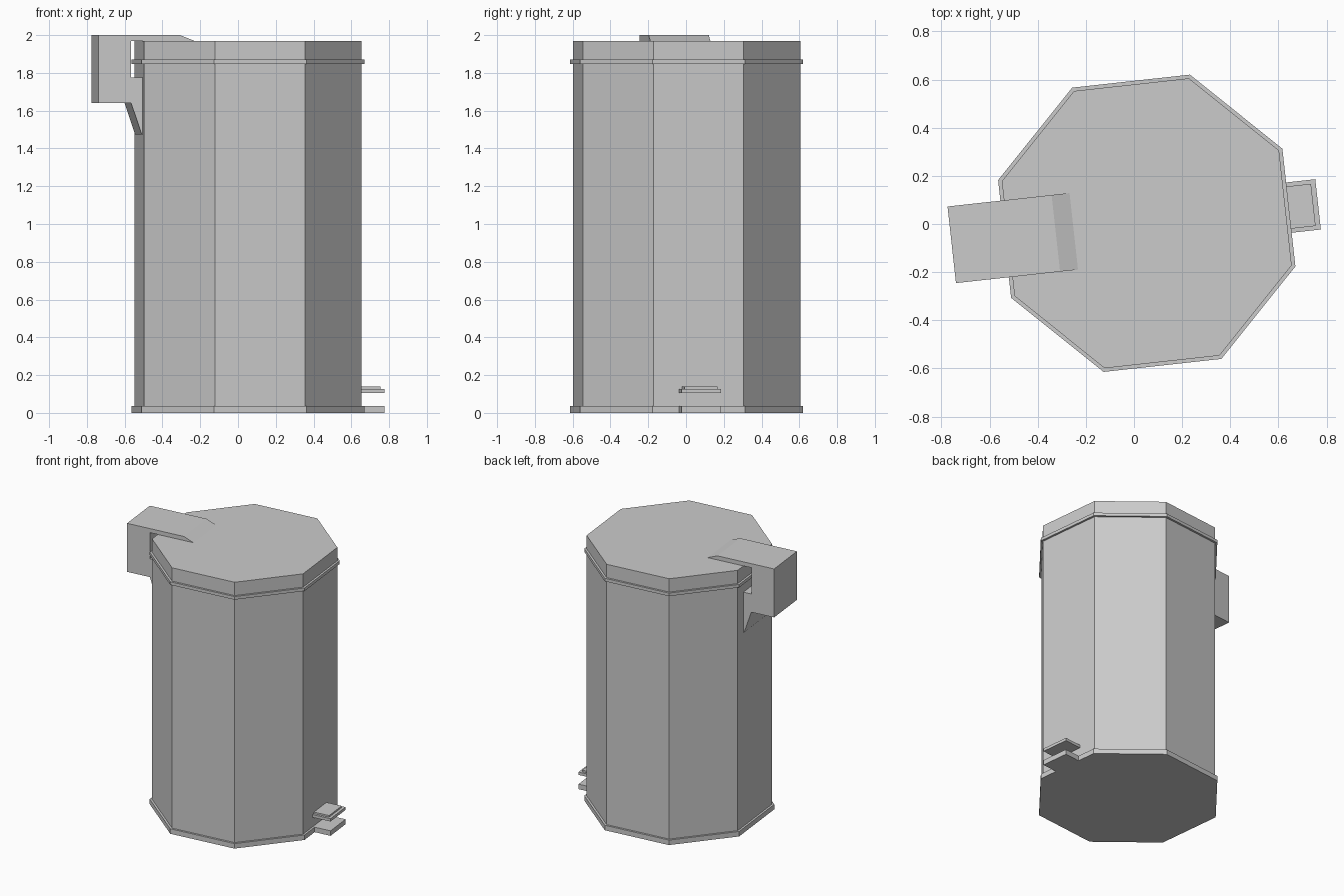
import bpy, bmesh, math
from mathutils import Matrix

cube = bpy.data.objects.get("Cube")
if cube:
    bpy.data.objects.remove(cube, do_unlink=True)

# The whole bin is turned slightly about its own axis
PLACE = Matrix.Translation((0.053, 0.003, 0)) @ Matrix.Rotation(math.radians(6.3), 4, 'Z')

grey = bpy.data.materials.new("light_grey")
grey.use_nodes = True
colour = (0.6, 0.6, 0.6, 1)
grey.diffuse_color = colour
grey.node_tree.nodes["Principled BSDF"].inputs["Base Color"].default_value = colour


def prism(name, outline, direction):
    """Extrude a closed outline of 3D points along a direction."""
    bm = bmesh.new()
    face = bm.faces.new([bm.verts.new(p) for p in outline])
    extruded = bmesh.ops.extrude_face_region(bm, geom=[face])["geom"]
    verts = [g for g in extruded if isinstance(g, bmesh.types.BMVert)]
    bmesh.ops.translate(bm, verts=verts, vec=direction)
    bmesh.ops.recalc_face_normals(bm, faces=bm.faces)
    mesh = bpy.data.meshes.new(name)
    bm.to_mesh(mesh)
    bm.free()
    mesh.materials.append(grey)
    obj = bpy.data.objects.new(name, mesh)
    obj.matrix_world = PLACE
    bpy.context.collection.objects.link(obj)
    return obj


def octagon(name, radius, z0, z1):
    angles = [math.radians(22.5 + 45 * i) for i in range(8)]
    ring = [(radius * math.cos(a), radius * math.sin(a), z0) for a in angles]
    return prism(name, ring, (0, 0, z1 - z0))


def plate(name, x0, x1, half, z0, z1):
    corners = [(x0, -half, z0), (x1, -half, z0), (x1, half, z0), (x0, half, z0)]
    return prism(name, corners, (0, 0, z1 - z0))


# Container, lid and rims
octagon("body", 0.627, 0.01, 1.86)
octagon("lid", 0.627, 1.86, 1.97)
octagon("base_rim", 0.643, 0, 0.037)
octagon("lid_rim", 0.643, 1.848, 1.871)

# Hinge housing: side profile swept across its width
profile = [(-0.815, 2.0), (-0.38, 2.0), (-0.305, 1.97), (-0.305, 1.96),
           (-0.57, 1.96), (-0.57, 1.97), (-0.64, 1.97), (-0.64, 1.775),
           (-0.57, 1.775), (-0.57, 1.475), (-0.584, 1.475),
           (-0.64, 1.64), (-0.815, 1.64)]
prism("hinge_housing", [(x, -0.16, z) for x, z in profile], (0, 0.32, 0))

# Foot pedal with raised pad, above a floor plate
plate("floor_plate", 0.55, 0.716, 0.105, 0, 0.037)
plate("pedal", 0.55, 0.716, 0.105, 0.106, 0.127)
plate("pedal_pad", 0.55, 0.696, 0.088, 0.127, 0.139)
